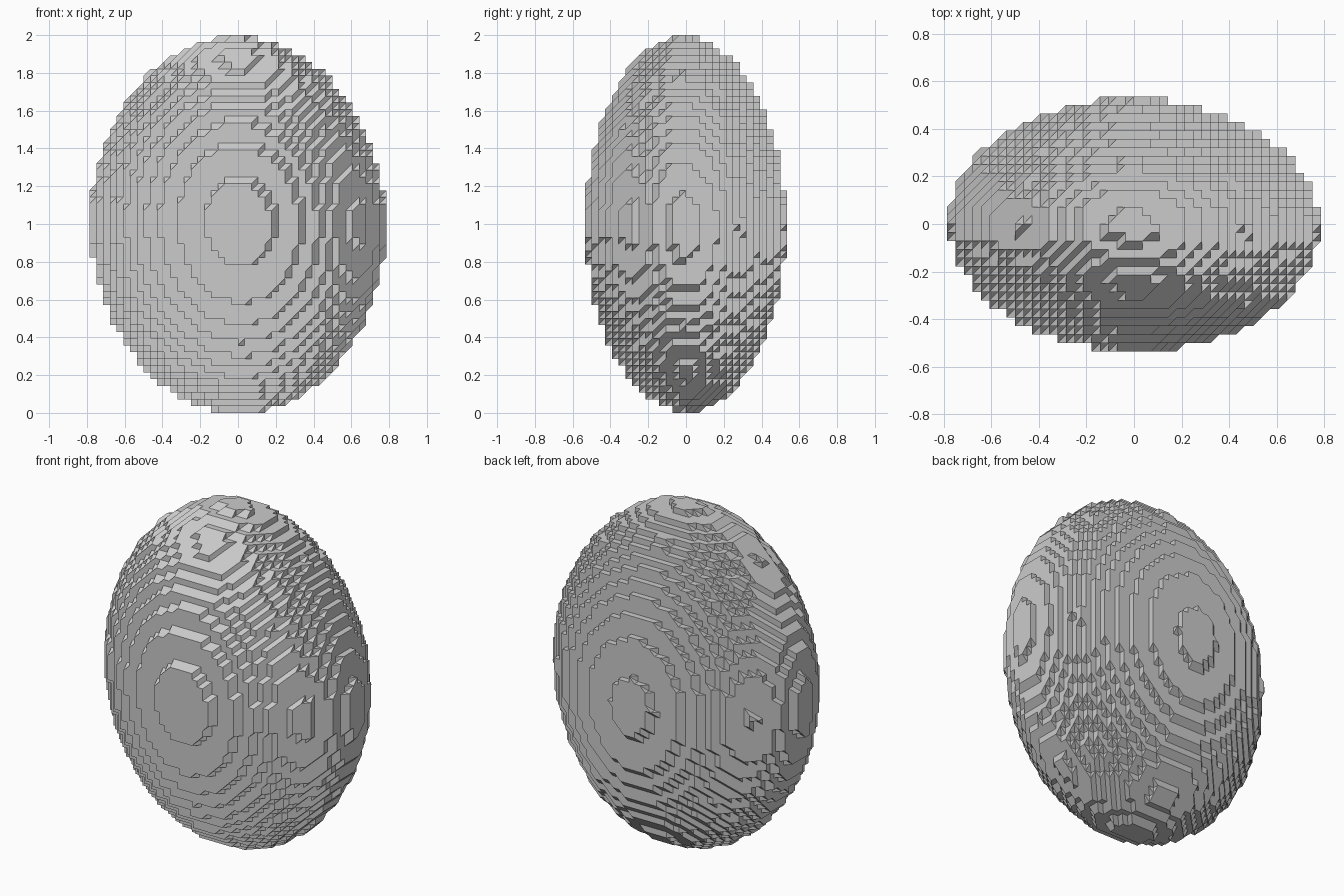
import bpy, bmesh
from itertools import permutations, product
from mathutils import Vector

cube = bpy.data.objects.get("Cube")
if cube:
    bpy.data.objects.remove(cube, do_unlink=True)

STEP = 1 / 28                          # lattice spacing
HALF = (22, 15, 28)                    # lattice half counts
RADII = (22.38, 15.35, 28.4)           # ellipsoid radii in lattice steps
CENTRE = (0, -0.1, -0.08)


def inside(p):
    return sum(((v - c) / r) ** 2 for v, c, r in zip(p, CENTRE, RADII)) <= 1


# Lattice points that lie in the ellipsoid
points = {p for p in product(*(range(-n, n + 1) for n in HALF)) if inside(p)}

# Offsets of the six tetrahedra that share each cell's long diagonal
tetras = []
for order in permutations(range(3)):
    corner, path = [0, 0, 0], [(0, 0, 0)]
    for axis in order:
        corner[axis] = 1
        path.append(tuple(corner))
    tetras.append(path)

# Keep the faces used by only one filled tetrahedron
shell = set()
for x, y, z in points:
    if (x + 1, y + 1, z + 1) not in points:
        continue
    for path in tetras:
        a, b, c, d = [(x + i, y + j, z + k) for i, j, k in path]
        if b in points and c in points:
            shell ^= {(a, b, c), (a, b, d), (a, c, d), (b, c, d)}

# Stepped shell with outward faces, flat areas merged
bm = bmesh.new()
verts = {}
for tri in sorted(shell):
    for p in tri:
        if p not in verts:
            verts[p] = bm.verts.new((Vector(p) + Vector((0, 0, HALF[2]))) * STEP)
    a, b, c = map(Vector, tri)
    outward = (b - a).cross(c - a).dot(a + b + c) > 0
    bm.faces.new([verts[p] for p in (tri if outward else tri[::-1])])
bmesh.ops.dissolve_limit(bm, angle_limit=0.01, verts=bm.verts, edges=bm.edges)
mesh = bpy.data.meshes.new("stepped_ellipsoid")
bm.to_mesh(mesh)
bm.free()

# Plain grey material
grey = bpy.data.materials.new("plain grey")
grey.use_nodes = True
colour = (0.6, 0.6, 0.6, 1)
grey.diffuse_color = colour
grey.node_tree.nodes["Principled BSDF"].inputs["Base Color"].default_value = colour
mesh.materials.append(grey)

body = bpy.data.objects.new("stepped_ellipsoid", mesh)
bpy.context.collection.objects.link(body)
